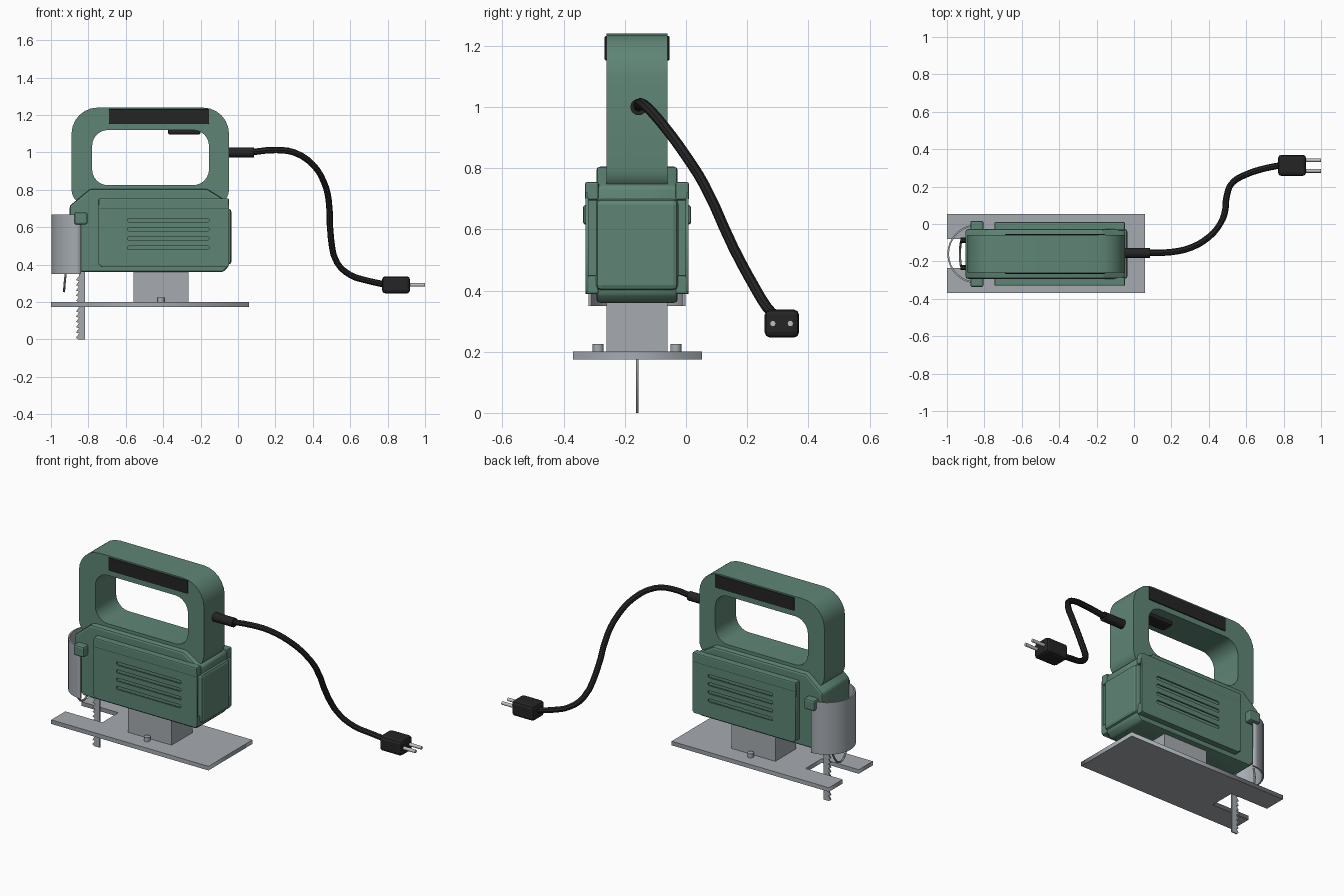
import bpy, bmesh, math
from mathutils import Matrix, Vector

if "Cube" in bpy.data.objects:
    bpy.data.objects.remove(bpy.data.objects["Cube"])

YC = -0.16  # centre plane of the tool


def material(name, rgb):
    m = bpy.data.materials.new(name)
    m.diffuse_color = (*rgb, 1)
    m.use_nodes = True
    m.node_tree.nodes["Principled BSDF"].inputs["Base Color"].default_value = m.diffuse_color
    return m


GREEN = material("green housing", (0.114, 0.235, 0.178))
BLACK = material("black rubber", (0.018, 0.018, 0.018))
STEEL = material("grey steel", (0.38, 0.41, 0.44))
BRIGHT = material("bright pins", (0.52, 0.52, 0.50))


def finish(ob, name, mat, bevel=0, segs=2, smooth=False):
    ob.name = name
    ob.data.materials.clear()
    ob.data.materials.append(mat)
    if bevel:
        mod = ob.modifiers.new("bevel", 'BEVEL')
        mod.width, mod.segments = bevel, segs
        mod.limit_method = 'ANGLE'
    if smooth:
        bpy.ops.object.select_all(action='DESELECT')
        ob.select_set(True)
        bpy.context.view_layer.objects.active = ob
        bpy.ops.object.shade_smooth_by_angle(angle=math.radians(40))
    return ob


def box(name, lo, hi, mat, bevel=0, segs=2):
    bpy.ops.mesh.primitive_cube_add(size=1)
    ob = bpy.context.object
    lo, hi = Vector(lo), Vector(hi)
    size = hi - lo
    ob.data.transform(Matrix.Translation((lo + hi) / 2) @ Matrix.Diagonal((*size, 1)))
    return finish(ob, name, mat, bevel, segs)


def rod(name, centre, radius, length, axis, mat, sides=16):
    bpy.ops.mesh.primitive_cylinder_add(vertices=sides, radius=radius, depth=length)
    ob = bpy.context.object
    rot = Matrix.Rotation(math.pi / 2, 4, 'Y') if axis == 'X' else Matrix.Identity(4)
    ob.data.transform(Matrix.Translation(centre) @ rot)
    return finish(ob, name, mat, smooth=True)


def prism(name, loops, lo, hi, mat, axis='Y', bevel=0):
    """Extrude flat outlines; every outline after the first is a hole."""
    cu = bpy.data.curves.new(name, 'CURVE')
    cu.dimensions, cu.fill_mode = '2D', 'BOTH'
    cu.extrude = (hi - lo) / 2
    for pts in loops:
        sp = cu.splines.new('POLY')
        sp.points.add(len(pts) - 1)
        for p, (a, b) in zip(sp.points, pts):
            p.co = (a, b, 0, 1)
        sp.use_cyclic_u = True
    ob = bpy.data.objects.new(name, cu)
    bpy.context.collection.objects.link(ob)
    bpy.ops.object.select_all(action='DESELECT')
    ob.select_set(True)
    bpy.context.view_layer.objects.active = ob
    bpy.ops.object.convert(target='MESH')
    ob = bpy.context.object
    mid = (lo + hi) / 2
    if axis == 'Y':
        ob.data.transform(Matrix.Translation((0, mid, 0)) @ Matrix.Rotation(math.pi / 2, 4, 'X'))
    else:
        ob.data.transform(Matrix.Translation((0, 0, mid)))
    bm = bmesh.new()
    bm.from_mesh(ob.data)
    bmesh.ops.remove_doubles(bm, verts=bm.verts, dist=1e-5)
    bmesh.ops.dissolve_limit(bm, angle_limit=0.01, verts=bm.verts, edges=bm.edges)
    bmesh.ops.recalc_face_normals(bm, faces=bm.faces)
    bm.to_mesh(ob.data)
    bm.free()
    return finish(ob, name, mat, bevel)


def rounded(x0, x1, z0, z1, r_low, r_high, n=6):
    """Rounded rectangle with separate lower and upper corner radii."""
    pts = []
    for cx, cz, r, a in ((x1 - r_high, z1 - r_high, r_high, 0), (x0 + r_high, z1 - r_high, r_high, 90),
                         (x0 + r_low, z0 + r_low, r_low, 180), (x1 - r_low, z0 + r_low, r_low, 270)):
        for i in range(n + 1):
            t = math.radians(a + 90 * i / n)
            pts.append((cx + r * math.cos(t), cz + r * math.sin(t)))
    return pts


def tube(name, pts, radius, mat, sides=2):
    cu = bpy.data.curves.new(name, 'CURVE')
    cu.dimensions = '3D'
    cu.bevel_depth, cu.bevel_resolution, cu.resolution_u = radius, sides, 3
    cu.use_fill_caps = True
    sp = cu.splines.new('BEZIER')
    sp.bezier_points.add(len(pts) - 1)
    for p, co in zip(sp.bezier_points, pts):
        p.co = co
        p.handle_left_type = p.handle_right_type = 'AUTO'
    ob = bpy.data.objects.new(name, cu)
    bpy.context.collection.objects.link(ob)
    bpy.ops.object.select_all(action='DESELECT')
    ob.select_set(True)
    bpy.context.view_layer.objects.active = ob
    bpy.ops.object.convert(target='MESH')
    return finish(bpy.context.object, name, mat, smooth=True)


# Notched base plate and its support
prism("base_plate", [[(-1, -0.37), (0.06, -0.37), (0.06, 0.053), (-1, 0.053), (-1, -0.08),
                      (-0.75, -0.08), (-0.75, -0.235), (-1, -0.235)]], 0.175, 0.2, STEEL, 'Z')
box("plate_support", (-0.56, -0.26, 0.195), (-0.265, -0.06, 0.38), STEEL)

# Motor housing
prism("housing", [[(-0.84, 0.36), (-0.08, 0.36), (-0.05, 0.39), (-0.05, 0.74), (-0.085, 0.755),
                   (-0.165, 0.805), (-0.79, 0.805), (-0.9, 0.715), (-0.9, 0.42)]],
      -0.293, -0.027, GREEN, bevel=0.012)
box("rear_cap", (-0.3, -0.295, 0.4), (-0.035, -0.025, 0.7), GREEN, 0.018)

# Side panels with vent slots, rails and knobs, mirrored about the centre plane
slots = [rounded(-0.59, -0.155, z - 0.01, z + 0.01, 0.005, 0.005, 1) for z in (0.49, 0.54, 0.59, 0.638)]
panel = [(-0.745, 0.405), (-0.725, 0.388), (-0.06, 0.388), (-0.048, 0.4), (-0.048, 0.72), (-0.745, 0.72)]
for side, label in ((-1, "front"), (1, "back")):
    def ys(a, b):
        return sorted((YC + side * a, YC + side * b))
    y0, y1 = ys(0.158, 0.168)
    prism(label + "_vent_panel", [panel] + slots, y0, y1, GREEN)
    y0, y1 = ys(0.125, 0.170)
    box(label + "_top_rail", (-0.745, y0, 0.695), (-0.048, y1, 0.755), GREEN, 0.007)
    y0, y1 = ys(0.125, 0.167)
    box(label + "_bottom_rail", (-0.735, y0, 0.388), (-0.05, y1, 0.45), GREEN, 0.007)
    box(label + "_panel_end", (-0.745, y0, 0.40), (-0.72, y1, 0.72), GREEN)
    y0, y1 = ys(0.1, 0.177)
    box(label + "_knob", (-0.875, y0, 0.615), (-0.805, y1, 0.68), GREEN, 0.01)
    # Grip pad on the handle side
    y0, y1 = ys(0.095, 0.106)
    box(label + "_grip_pad", (-0.69, y0, 1.152), (-0.155, y1, 1.232), BLACK, 0.004)
    # Plate screw and blade clamp bolt
    rod(label + "_plate_screw", (-0.412, YC + side * 0.127, 0.21), 0.018, 0.03, 'Z', STEEL)
    rod(label + "_clamp_bolt", (-0.912, YC + side * 0.073, 0.55), 0.014, 0.03, 'X', BLACK, 6)

# Loop handle and trigger
prism("handle", [rounded(-0.89, -0.048, 0.72, 1.24, 0.08, 0.14),
                 rounded(-0.78, -0.155, 0.825, 1.12, 0.085, 0.085)], -0.26, -0.06, GREEN)
box("trigger", (-0.375, -0.2, 1.095), (-0.2, -0.12, 1.135), BLACK, 0.012)

# Curved nose guard: thin half shell
arc = [math.radians(90 + 180 * i / 16) for i in range(17)]
shell = [(-0.84 + 0.158 * math.cos(a), YC + 0.158 * math.sin(a)) for a in arc]
shell += [(-0.84 + 0.149 * math.cos(a), YC + 0.149 * math.sin(a)) for a in reversed(arc)]
prism("nose_guard", [shell], 0.35, 0.667, STEEL, 'Z')

# Saw blade with teeth, and the wire finger guard
teeth = []
for i in range(12):
    z = 0.01 + i * 0.028
    teeth += [(-0.866, z), (-0.85, z + 0.022)]
prism("saw_blade", [[(-0.818, 0.0), (-0.818, 0.4), (-0.85, 0.4)] + teeth[::-1] + [(-0.855, 0.0)]],
      YC - 0.004, YC + 0.004, STEEL)
tube("finger_guard", [(-0.915, YC - 0.07, 0.4), (-0.925, YC - 0.065, 0.32), (-0.93, YC, 0.258),
                      (-0.925, YC + 0.065, 0.32), (-0.915, YC + 0.07, 0.4)], 0.006, BRIGHT)

# Power cord with strain relief and plug
rod("strain_relief", (0.015, YC + 0.005, 1.0), 0.027, 0.14, 'X', BLACK)
tube("power_cord", [(0.06, -0.155, 1.0), (0.2, -0.15, 1.013), (0.3, -0.128, 1.0), (0.4, -0.07, 0.935),
                    (0.46, 0.0, 0.84), (0.485, 0.06, 0.745), (0.497, 0.155, 0.54), (0.53, 0.225, 0.41),
                    (0.6, 0.265, 0.345), (0.69, 0.295, 0.315), (0.79, 0.315, 0.293)], 0.017, BLACK)
box("plug", (0.77, 0.257, 0.246), (0.92, 0.37, 0.338), BLACK, 0.018)
for y, label in ((0.284, "left"), (0.341, "right")):
    rod(label + "_plug_pin", (0.955, y, 0.292), 0.01, 0.09, 'X', BRIGHT, 10)
